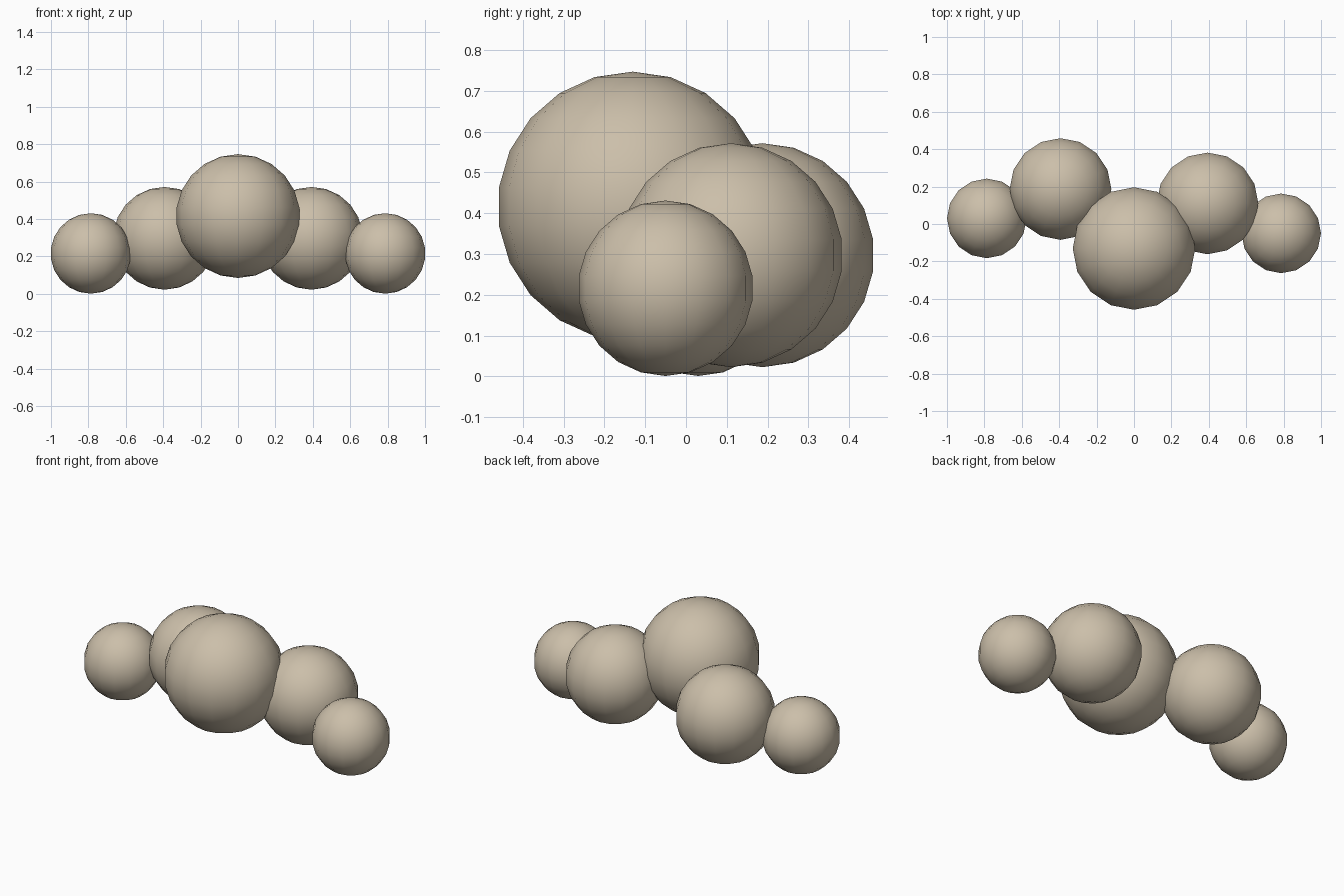
import bpy

# Remove the default cube
cube = bpy.data.objects.get("Cube")
if cube:
    bpy.data.objects.remove(cube, do_unlink=True)

# Single warm stone colour
stone = bpy.data.materials.new("warm_stone")
stone.use_nodes = True
colour = (0.60, 0.52, 0.40, 1.0)
stone.diffuse_color = colour
bsdf = next(n for n in stone.node_tree.nodes if n.type == "BSDF_PRINCIPLED")
bsdf.inputs["Base Color"].default_value = colour
bsdf.inputs["Roughness"].default_value = 0.8


def ball(name, radius, location):
    """Smooth ball with coarse rings, centred at location."""
    bpy.ops.mesh.primitive_uv_sphere_add(
        segments=16, ring_count=11, radius=radius, location=location)
    obj = bpy.context.object
    obj.name = obj.data.name = name
    obj.data.materials.append(stone)
    bpy.ops.object.shade_smooth()
    return obj


# Large middle ball, set forward
ball("centre_ball", 0.331, (0, -0.131, 0.416))

# Medium and small balls on each side, staggered in depth
for side, sign, mid_y, end_y in (("left", 1, 0.110, -0.050),
                                 ("right", -1, 0.187, 0.030)):
    ball(side + "_middle_ball", 0.2745, (sign * 0.393, mid_y, 0.297))
    ball(side + "_end_ball", 0.215, (sign * 0.787, end_y, 0.216))
